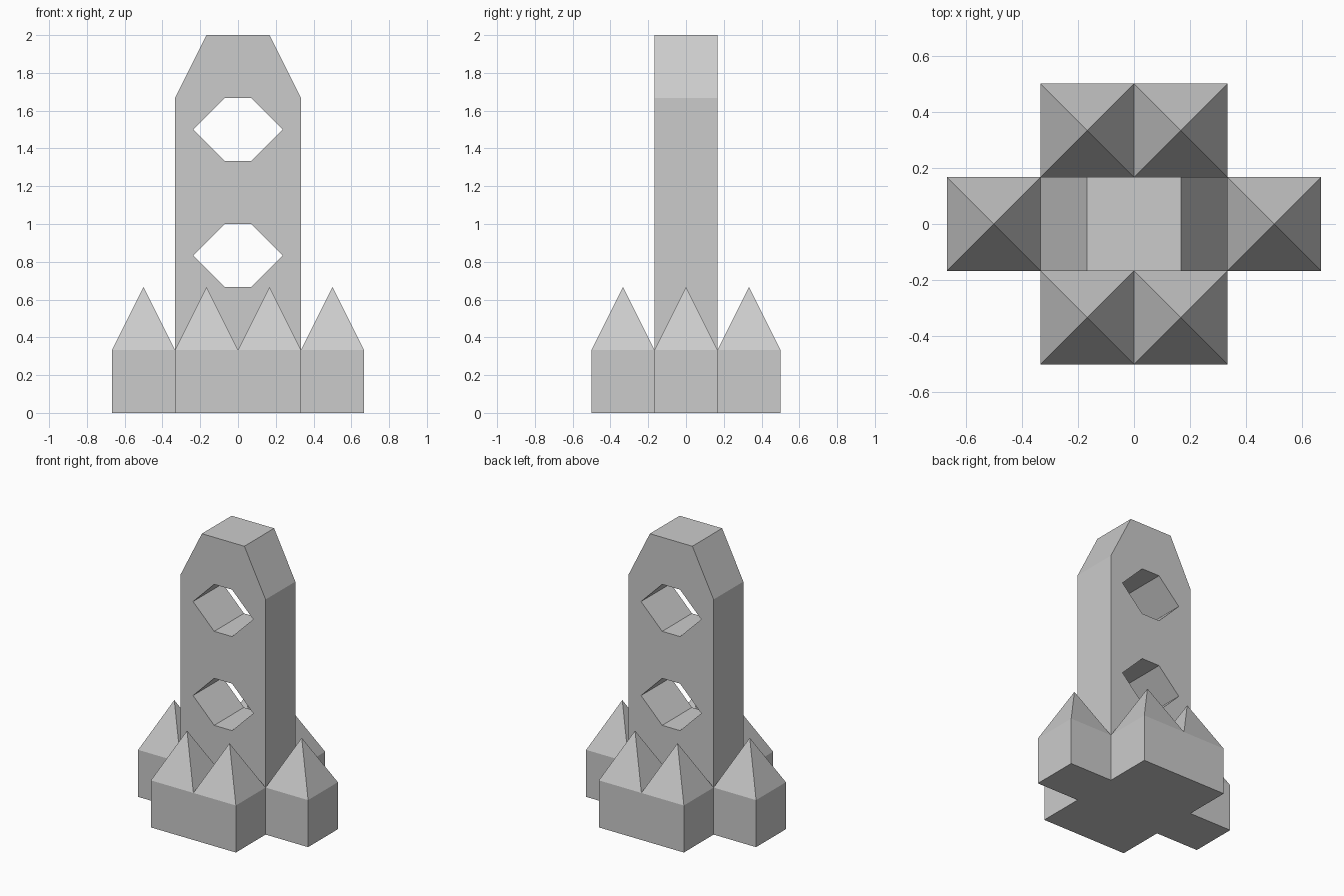
import bpy
import bmesh
from mathutils import Vector

if "Cube" in bpy.data.objects:
    bpy.data.objects.remove(bpy.data.objects["Cube"])

U = 1 / 6          # half a block width
BASE_H = 1 / 3
SPIKE_TOP = 2 / 3


def finish(name, bm):
    mesh = bpy.data.meshes.new(name)
    bm.to_mesh(mesh)
    bm.free()
    obj = bpy.data.objects.new(name, mesh)
    bpy.context.collection.objects.link(obj)
    return obj


def loop_edges(bm, pts):
    vs = [bm.verts.new(p) for p in pts]
    return [bm.edges.new((vs[i], vs[(i + 1) % len(vs)])) for i in range(len(vs))]


# Cross-shaped base: outer walls and underside (spikes and tower close the top)
quarter = [(2, 3), (2, 1), (4, 1)]
outline = ([(x * U, -y * U) for x, y in quarter]
           + [(x * U, y * U) for x, y in reversed(quarter)])
outline += [(-x, -y) for x, y in outline]
bm = bmesh.new()
low = [bm.verts.new((x, y, 0)) for x, y in outline]
high = [bm.verts.new((x, y, BASE_H)) for x, y in outline]
bm.faces.new(low[::-1])
for i in range(len(low)):
    j = (i + 1) % len(low)
    bm.faces.new((low[i], low[j], high[j], high[i]))
finish("base", bm)

# Pyramid spikes around the tower
spikes = {"left": (-3, 0), "right": (3, 0),
          "front_left": (-1, -2), "front_right": (1, -2),
          "back_left": (-1, 2), "back_right": (1, 2)}
for side, (cx, cy) in spikes.items():
    bm = bmesh.new()
    ring = [bm.verts.new(((cx + dx) * U, (cy + dy) * U, BASE_H))
            for dx, dy in ((-1, -1), (1, -1), (1, 1), (-1, 1))]
    apex = bm.verts.new((cx * U, cy * U, SPIKE_TOP))
    for i in range(4):
        bm.faces.new((ring[i], ring[(i + 1) % 4], apex))
    finish("spike_" + side, bm)

# Tower slab with chamfered top and two six-sided through holes
bm = bmesh.new()
profile = [(-2 * U, BASE_H), (2 * U, BASE_H), (2 * U, 10 * U),
           (U, 2), (-U, 2), (-2 * U, 10 * U)]
edges = loop_edges(bm, [(x, -U, z) for x, z in profile])
hole = [(-0.236, 0), (-0.07, U), (0.07, U), (0.236, 0), (0.07, -U), (-0.07, -U)]
for cz in (5 * U, 9 * U):
    edges += loop_edges(bm, [(x, -U, cz + z) for x, z in hole])
bmesh.ops.triangle_fill(bm, edges=edges, use_beauty=True, normal=Vector((0, -1, 0)))
ext = bmesh.ops.extrude_face_region(bm, geom=bm.faces[:])
moved = [g for g in ext["geom"] if isinstance(g, bmesh.types.BMVert)]
bmesh.ops.translate(bm, verts=moved, vec=(0, 2 * U, 0))
bmesh.ops.recalc_face_normals(bm, faces=bm.faces[:])
bmesh.ops.dissolve_limit(bm, angle_limit=0.01, verts=bm.verts[:], edges=bm.edges[:])
# Underside sits inside the base, so leave it open
hidden = [f for f in bm.faces if all(abs(v.co.z - BASE_H) < 1e-4 for v in f.verts)]
bmesh.ops.delete(bm, geom=hidden, context="FACES_ONLY")
finish("tower", bm)
